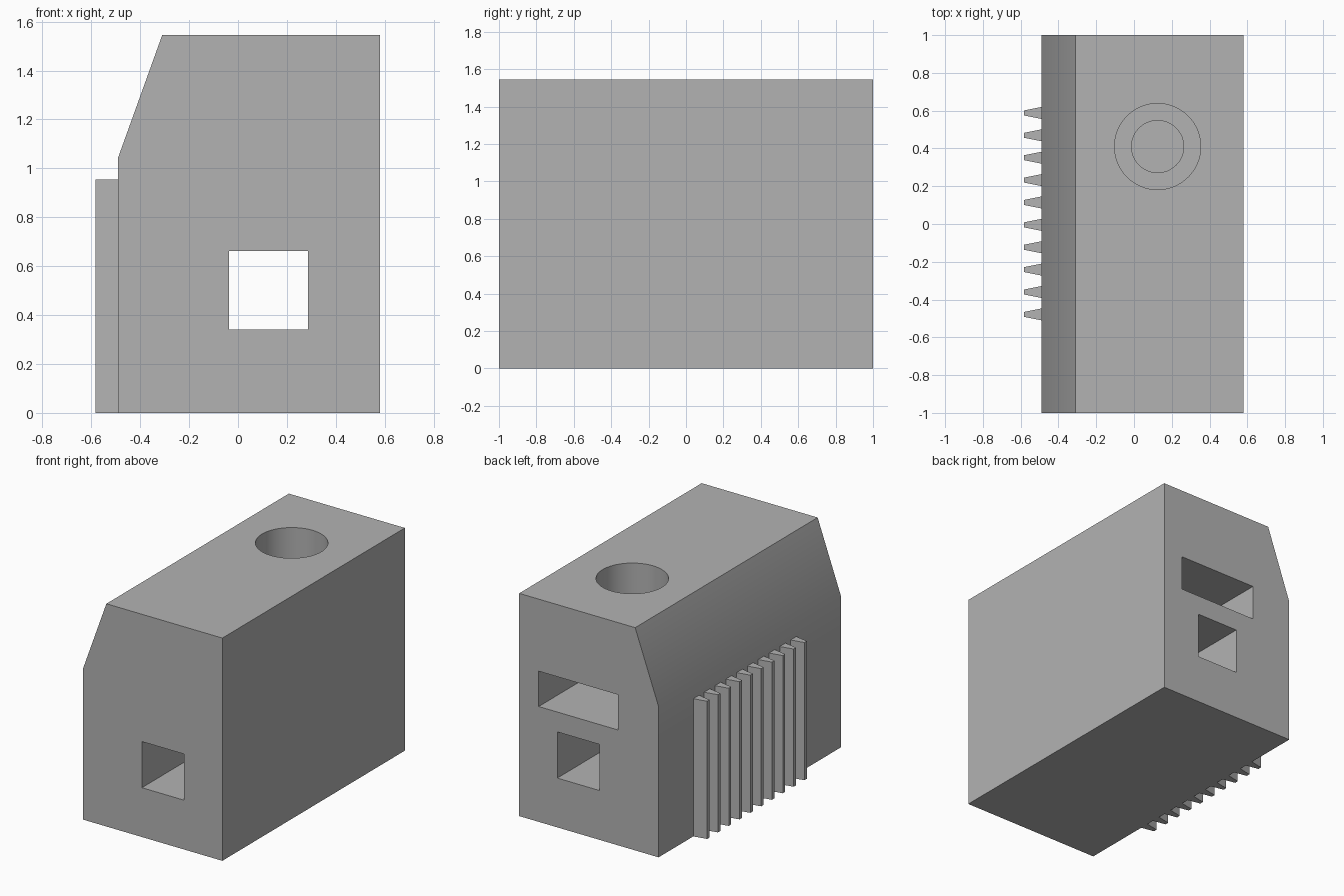
import bpy, bmesh, math

cube = bpy.data.objects.get("Cube")
if cube:
    bpy.data.objects.remove(cube, do_unlink=True)

grey = bpy.data.materials.new("plain_grey")
grey.use_nodes = True
colour = (0.45, 0.45, 0.45, 1)
grey.diffuse_color = colour
grey.node_tree.nodes["Principled BSDF"].inputs["Base Color"].default_value = colour

LENGTH, HEIGHT = 2.0, 1.545
WALL_X = -0.49
BORE_X, BORE_Y = 0.125, 0.41


def prism(name, points, offset):
    """Extrude a closed outline of 3D points along an offset."""
    bm = bmesh.new()
    face = bm.faces.new([bm.verts.new(p) for p in points])
    moved = bmesh.ops.extrude_face_region(bm, geom=[face])["geom"]
    verts = [v for v in moved if isinstance(v, bmesh.types.BMVert)]
    bmesh.ops.translate(bm, verts=verts, vec=offset)
    bmesh.ops.recalc_face_normals(bm, faces=bm.faces)
    mesh = bpy.data.meshes.new(name)
    bm.to_mesh(mesh)
    bm.free()
    mesh.materials.append(grey)
    obj = bpy.data.objects.new(name, mesh)
    bpy.context.collection.objects.link(obj)
    return obj


def box(name, x0, x1, y0, y1, z0, z1):
    outline = [(x0, y0, z0), (x1, y0, z0), (x1, y0, z1), (x0, y0, z1)]
    return prism(name, outline, (0, y1 - y0, 0))


def bore(name, radius, z0, z1, sides=64):
    ring = [2 * math.pi * i / sides for i in range(sides)]
    outline = [(BORE_X + radius * math.cos(a), BORE_Y + radius * math.sin(a), z0) for a in ring]
    return prism(name, outline, (0, 0, z1 - z0))


def cut(target, cutter):
    mod = target.modifiers.new(cutter.name, "BOOLEAN")
    mod.operation, mod.solver, mod.object = "DIFFERENCE", "EXACT", cutter
    bpy.context.view_layer.objects.active = target
    bpy.ops.object.modifier_apply(modifier=mod.name)
    bpy.data.objects.remove(cutter, do_unlink=True)


# Block with one sloping upper side
profile = [(WALL_X, 0), (0.58, 0), (0.58, HEIGHT), (-0.31, HEIGHT), (WALL_X, 1.045)]
body = prism("body", [(x, -LENGTH / 2, z) for x, z in profile], (0, LENGTH, 0))

# Square channel, rear slot, and stepped bore from the top
cut(body, box("channel_cutter", -0.037, 0.287, -1.1, 1.1, 0.342, 0.662))
cut(body, box("slot_cutter", -0.18, 0.43, 0.1, 1.1, 0.80, 1.045))
cut(body, bore("bore_cutter", 0.138, 0.5, 1.4))
cut(body, bore("counterbore_cutter", 0.228, 1.25, 1.7))

# Tapered grip ribs along the side wall
parts = [body]
for i in range(10):
    y = 0.588 - i * 0.1185
    outline = [(WALL_X + 0.002, y - 0.032, 0), (WALL_X + 0.002, y + 0.032, 0),
               (-0.583, y + 0.013, 0), (-0.583, y - 0.013, 0)]
    parts.append(prism(f"grip_rib_{i + 1}", outline, (0, 0, 0.955)))

# Soft shading with crisp edges
bpy.ops.object.select_all(action="DESELECT")
for part in parts:
    part.select_set(True)
bpy.context.view_layer.objects.active = body
bpy.ops.object.shade_smooth_by_angle(angle=math.radians(30))
